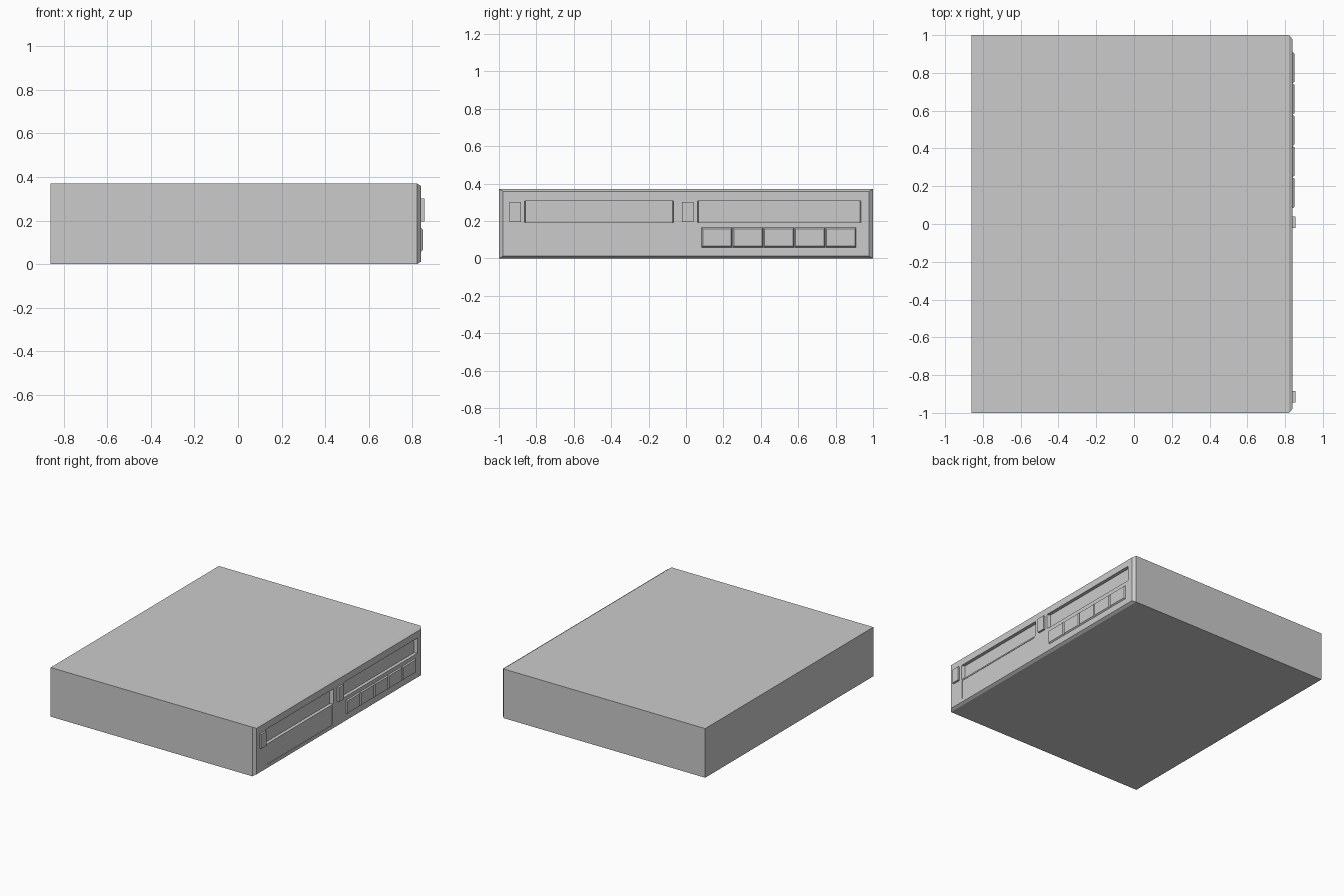
import bpy
import bmesh

if "Cube" in bpy.data.objects:
    bpy.data.objects.remove(bpy.data.objects["Cube"])

FRONT = 0.84  # x of the control panel face


def block(name, x0, x1, y0, y1, z0, z1, inset_y=0.0, inset_z=0.0):
    """Box along x whose x1 end is narrowed by the insets."""
    bm = bmesh.new()
    rings = []
    for x, iy, iz in ((x0, 0, 0), (x1, inset_y, inset_z)):
        rings.append([bm.verts.new((x, y, z)) for y, z in (
            (y0 + iy, z0 + iz), (y1 - iy, z0 + iz),
            (y1 - iy, z1 - iz), (y0 + iy, z1 - iz))])
    a, b = rings
    bm.faces.new(a)
    bm.faces.new(b)
    for i in range(4):
        j = (i + 1) % 4
        bm.faces.new((a[i], a[j], b[j], b[i]))
    bmesh.ops.recalc_face_normals(bm, faces=bm.faces)
    mesh = bpy.data.meshes.new(name)
    bm.to_mesh(mesh)
    bm.free()
    obj = bpy.data.objects.new(name, mesh)
    bpy.context.collection.objects.link(obj)
    return obj


# Casing with a chamfered front rim
case = block("casing", -0.86, 0.82, -1, 1, 0, 0.37)
bm = bmesh.new()
bm.from_mesh(case.data)
bm.faces.ensure_lookup_table()
front = max(bm.faces, key=lambda f: f.calc_center_median().x)
new = bmesh.ops.extrude_discrete_faces(bm, faces=[front])["faces"][0]
for v in new.verts:
    v.co.x = FRONT
    v.co.y *= 0.978
    v.co.z += 0.012 if v.co.z < 0.1 else -0.012
bmesh.ops.recalc_face_normals(bm, faces=bm.faces)
bm.to_mesh(case.data)
bm.free()

# Recesses in the panel: two display bays and one shallow cover
recesses = [
    ("left_bay", -0.865, -0.065, 0.193, 0.307, 0.025, 0.008),
    ("right_bay", 0.06, 0.937, 0.193, 0.307, 0.025, 0.008),
    ("lower_cover", -0.857, -0.075, 0.038, 0.183, 0.003, 0.0),
]
for name, y0, y1, z0, z1, depth, taper in recesses:
    # wide end sits just in front of the panel, narrow end is the recess floor
    cutter = block(name + "_cutter", FRONT + 0.002, FRONT - depth,
                   y0, y1, z0, z1, taper, 0.0)
    cutter.hide_render = True
    mod = case.modifiers.new(name, 'BOOLEAN')
    mod.operation = 'DIFFERENCE'
    mod.solver = 'EXACT'
    mod.object = cutter
    bpy.context.view_layer.objects.active = case
    bpy.ops.object.modifier_apply(modifier=name)
    bpy.data.objects.remove(cutter, do_unlink=True)

# Two tall push switches
for name, y in (("power_switch", -0.914), ("mode_switch", 0.009)):
    block(name, FRONT - 0.005, 0.855, y - 0.031, y + 0.031, 0.195, 0.302)

# Row of five tapered keys
for i in range(5):
    y = 0.083 + i * 0.1655
    block(f"key_{i + 1}", FRONT - 0.001, 0.849, y, y + 0.1645,
          0.058, 0.166, 0.007, 0.008)
